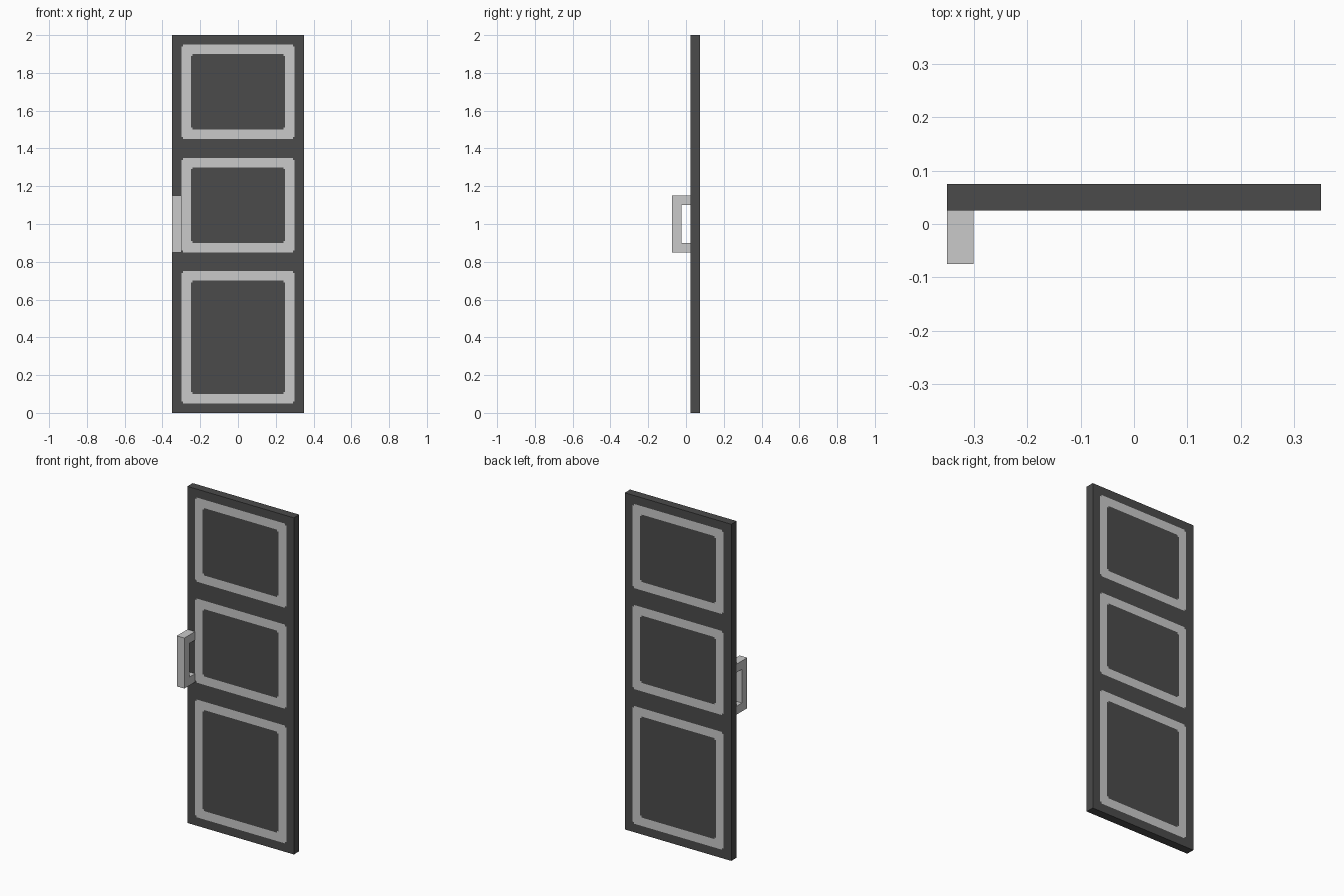
import bpy, bmesh

if "Cube" in bpy.data.objects:
    bpy.data.objects.remove(bpy.data.objects["Cube"])


def material(name, v):
    m = bpy.data.materials.new(name)
    m.diffuse_color = (v, v, v, 1)
    m.use_nodes = True
    m.node_tree.nodes["Principled BSDF"].inputs["Base Color"].default_value = m.diffuse_color
    return m


DARK = material("dark grey", 0.07)
LIGHT = material("light grey", 0.59)


def finish(name, bm, mats):
    bmesh.ops.recalc_face_normals(bm, faces=bm.faces)
    me = bpy.data.meshes.new(name)
    bm.to_mesh(me)
    bm.free()
    for m in mats:
        me.materials.append(m)
    ob = bpy.data.objects.new(name, me)
    bpy.context.collection.objects.link(ob)
    return ob


# Painted panel frames: (bottom, top) heights, band width and corner notch
PANELS = [(0.05, 0.75), (0.85, 1.35), (1.45, 1.95)]
HALF, BAND, NOTCH = 0.30, 0.05, 0.01


def in_rect(x, z, hw, z0, z1):
    """Inside a rectangle whose corners are notched off."""
    dx, dz = hw - abs(x), min(z - z0, z1 - z)
    return dx > 0 and dz > 0 and not (dx < NOTCH and dz < NOTCH)


def in_frame(x, z):
    return any(in_rect(x, z, HALF, a, b) and
               not in_rect(x, z, HALF - BAND, a + BAND, b - BAND)
               for a, b in PANELS)


# Door slab, sliced along the frame edges so the bands are flush faces
bm = bmesh.new()
bmesh.ops.create_cube(bm, size=1)
for v in bm.verts:
    v.co = (v.co.x * 0.7, 0.05 + v.co.y * 0.05, 1 + v.co.z * 2)


def cut(co, no):
    bmesh.ops.bisect_plane(bm, geom=bm.verts[:] + bm.edges[:] + bm.faces[:],
                           plane_co=co, plane_no=no, dist=1e-5)


for d in (0, NOTCH, BAND, BAND + NOTCH):
    for s in (-1, 1):
        cut((s * (HALF - d), 0, 0), (1, 0, 0))
    for a, b in PANELS:
        cut((0, 0, a + d), (0, 0, 1))
        cut((0, 0, b - d), (0, 0, 1))
bm.normal_update()
for f in bm.faces:
    c = f.calc_center_median()
    f.material_index = int(abs(f.normal.y) > 0.9 and in_frame(c.x, c.z))
finish("door_panel", bm, [DARK, LIGHT])

# Pull handle: C-shaped profile extruded across x
profile = [(0.025, 0.85), (-0.075, 0.85), (-0.075, 1.15), (0.025, 1.15),
           (0.025, 1.10), (-0.025, 1.10), (-0.025, 0.90), (0.025, 0.90)]
bm = bmesh.new()
face = bm.faces.new([bm.verts.new((-0.35, y, z)) for y, z in profile])
ext = bmesh.ops.extrude_face_region(bm, geom=[face], use_keep_orig=True)
bmesh.ops.translate(bm, vec=(0.05, 0, 0),
                    verts=[g for g in ext["geom"] if isinstance(g, bmesh.types.BMVert)])
finish("pull_handle", bm, [LIGHT])
